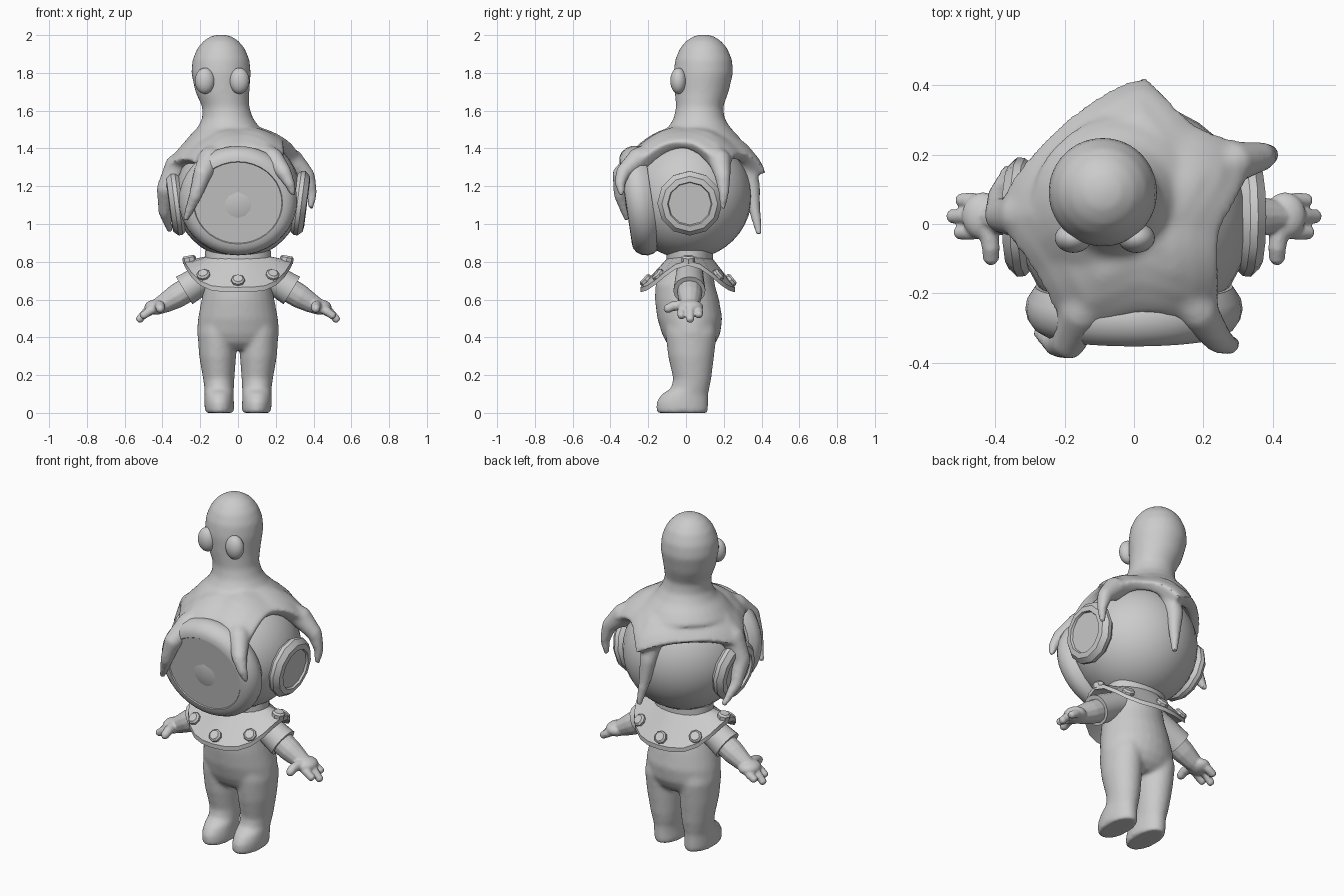
import bpy, bmesh
from math import sin, cos, pi, radians, degrees
from mathutils import Vector, Matrix, Quaternion

cube = bpy.data.objects.get("Cube")
if cube:
    bpy.data.objects.remove(cube)

grey = bpy.data.materials.new("plain grey")
grey.use_nodes = True
TONE = (0.6, 0.6, 0.6, 1)
grey.diffuse_color = TONE
grey.node_tree.nodes["Principled BSDF"].inputs["Base Color"].default_value = TONE


def finish(bm, name, voxel=0, sharp=40, relaxing=5):
    """Turn a bmesh into a shaded object, optionally fused into one skin."""
    bmesh.ops.recalc_face_normals(bm, faces=bm.faces)
    mesh = bpy.data.meshes.new(name)
    bm.to_mesh(mesh)
    bm.free()
    mesh.materials.append(grey)
    ob = bpy.data.objects.new(name, mesh)
    bpy.context.collection.objects.link(ob)
    bpy.ops.object.select_all(action='DESELECT')
    ob.select_set(True)
    bpy.context.view_layer.objects.active = ob
    if voxel:
        fuse = ob.modifiers.new("fuse", 'REMESH')
        fuse.mode = 'VOXEL'
        fuse.voxel_size = voxel
        fuse.use_smooth_shade = True
        relax = ob.modifiers.new("relax", 'SMOOTH')
        relax.factor = 0.5
        relax.iterations = relaxing
        for m in ("fuse", "relax"):
            bpy.ops.object.modifier_apply(modifier=m)
    bpy.ops.object.shade_smooth_by_angle(angle=radians(sharp))


def loft(bm, rings, closed=False):
    """Skin a list of point rings; cap the ends unless the loft closes on itself."""
    vs = [[bm.verts.new(p) for p in ring] for ring in rings]
    n = len(vs[0])
    pairs = list(zip(vs, vs[1:])) + ([(vs[-1], vs[0])] if closed else [])
    for a, b in pairs:
        for i in range(n):
            j = (i + 1) % n
            bm.faces.new((a[i], a[j], b[j], b[i]))
    if not closed:
        bm.faces.new(vs[0])
        bm.faces.new(vs[-1])


def oval(x, y, z, rx, ry, n=28):
    return [(x + rx * cos(2 * pi * i / n), y + ry * sin(2 * pi * i / n), z) for i in range(n)]


def tube(bm, path, n=12):
    """Tapered tube through (x, y, z, radius) points."""
    pts = [Vector(p[:3]) for p in path]
    axis, turn, rings = Vector((0, 0, 1)), Quaternion(), []
    for i, p in enumerate(pts):
        t = (pts[min(i + 1, len(pts) - 1)] - pts[max(i - 1, 0)]).normalized()
        turn = axis.rotation_difference(t) @ turn
        axis = t
        rings.append([p + turn @ Vector(q) for q in oval(0, 0, 0, path[i][3], path[i][3], n)])
    loft(bm, rings)


def ball(bm, pos, size):
    mat = Matrix.Translation(pos) @ Matrix.Diagonal((*size, 1))
    bmesh.ops.create_uvsphere(bm, u_segments=32, v_segments=20, radius=1, matrix=mat)


def lathe(bm, profile, pos, axis, n, squash=1):
    """Spin (radius, height) pairs about an axis."""
    mat = Matrix.Translation(pos) @ Vector(axis).to_track_quat('Z', 'Y').to_matrix().to_4x4()
    loft(bm, [[mat @ Vector(p) for p in oval(0, 0, h, r, r * squash, n)] for r, h in profile])


# Helmet shell
bm = bmesh.new()
ball(bm, (0, 0.012, 1.148), (0.336, 0.336, 0.333))
finish(bm, "helmet")

# Front window with its rounded rim, leaning slightly downward
bm = bmesh.new()
lathe(bm, [(0.232, 0), (0.236, 0.005), (0.262, 0.002), (0.288, -0.014), (0.306, -0.04), (0.313, -0.07),
           (0.308, -0.1), (0.285, -0.135)], (0, -0.314, 1.113), (0, -1, -0.15), 36, 0.935)
finish(bm, "front_window", sharp=35)

# Side windows
for s, side in ((1, "left"), (-1, "right")):
    bm = bmesh.new()
    lathe(bm, [(0.113, 0.022), (0.118, 0.034), (0.148, 0.03), (0.172, 0.004), (0.17, -0.018), (0.15, -0.04)],
          (s * 0.332, 0.02, 1.11), (s, 0, -0.13), 12)
    finish(bm, side + "_window", sharp=35)

# Neck ring under the helmet
bm = bmesh.new()
loft(bm, [oval(0, 0.02, z, 0.175, 0.122) for z in (0.79, 0.86)])
finish(bm, "neck")


# Draped collar plate
def collar_point(a, t, drop=0):
    c = cos(a)
    inner = Vector((0.16 * c, 0.02 + 0.12 * sin(a), 0.818 + 0.012 * c * c))
    outer = Vector((0.285 * c, 0.01 + 0.25 * sin(a), 0.665 + 0.14 * c ** 4))
    return inner.lerp(outer, t) - Vector((0, 0, drop))


bm = bmesh.new()
loft(bm, [[collar_point(2 * pi * i / 24, t, d) for i in range(24)]
          for t, d in ((0, 0), (1, 0), (1, 0.025), (0, 0.025))], closed=True)
finish(bm, "collar", sharp=35)

# Collar bolts
bm = bmesh.new()
for k in range(8):
    a = k * pi / 4
    p = collar_point(a, 0.78)
    out = collar_point(a, 1) - collar_point(a, 0)
    normal = out.cross(collar_point(a + 0.1, 0.8) - collar_point(a - 0.1, 0.8))
    lathe(bm, [(0.036, -0.015), (0.036, 0.012), (0.026, 0.022)], p, normal, 8)
finish(bm, "collar_bolts", sharp=30)

# Body: torso and legs fused into one suit
bm = bmesh.new()
torso = [(0.82, 0.03, 0.11, 0.10), (0.76, 0.015, 0.15, 0.13), (0.68, -0.005, 0.177, 0.157),
         (0.6, 0.005, 0.193, 0.17), (0.5, 0.02, 0.212, 0.172), (0.42, 0.027, 0.219, 0.155),
         (0.37, 0.027, 0.2, 0.13), (0.335, 0.027, 0.12, 0.09)]
loft(bm, [oval(0, y, z, rx, ry) for z, y, rx, ry in torso])
leg = [(0.58, 0.1, 0.015, 0.06, 0.11), (0.5, 0.108, 0.02, 0.088, 0.128), (0.42, 0.112, 0.027, 0.102, 0.136),
       (0.3, 0.108, 0.027, 0.098, 0.122), (0.18, 0.102, 0.033, 0.083, 0.101), (0.13, 0.1, 0.022, 0.078, 0.102),
       (0.1, 0.1, -0.005, 0.077, 0.123), (0.06, 0.1, -0.019, 0.078, 0.137),
       (0.015, 0.098, -0.02, 0.078, 0.138), (0, 0.098, -0.02, 0.074, 0.134)]
for s in (1, -1):
    loft(bm, [oval(s * x, y, z, rx, ry) for z, x, y, rx, ry in leg])
finish(bm, "body_suit", voxel=0.011, relaxing=10)

# Arms: sleeve, then forearm and three-fingered hand with a thumb
for s, side in ((1, "left"), (-1, "right")):
    bm = bmesh.new()
    tube(bm, [(s * 0.1, 0.02, 0.75, 0.07), (s * 0.19, 0.018, 0.705, 0.077),
              (s * 0.285, 0.018, 0.648, 0.085)], 16)
    finish(bm, side + "_sleeve")
    bm = bmesh.new()
    tube(bm, [(s * 0.24, 0.018, 0.67, 0.068), (s * 0.33, 0.02, 0.615, 0.064),
              (s * 0.39, 0.022, 0.58, 0.052), (s * 0.43, 0.022, 0.56, 0.042)])
    ball(bm, (s * 0.435, 0.023, 0.56), (0.06, 0.068, 0.04))
    for y, reach in ((0.068, 0.035), (0.022, 0.06), (-0.024, 0.04)):
        tube(bm, [(s * 0.43, 0.022 + (y - 0.022) * 0.8, 0.56, 0.025),
                  (s * (0.45 + reach * 0.6), y, 0.535, 0.023),
                  (s * (0.465 + reach), y, 0.552 - reach, 0.021),
                  (s * (0.473 + reach), y, 0.545 - reach, 0.012)], 10)
    tube(bm, [(s * 0.42, -0.01, 0.57, 0.03), (s * 0.412, -0.07, 0.565, 0.026),
              (s * 0.412, -0.1, 0.55, 0.024), (s * 0.412, -0.114, 0.54, 0.012)], 10)
    finish(bm, side + "_hand", voxel=0.006, relaxing=3)

# Octopus: webbed mantle draped over the helmet, scalloped between five arms
CENTRE = Vector((0, 0.028, 1.15))
arms = [  # tapered paths
    [(0.2, 0.13, 1.39, 0.055), (0.29, 0.18, 1.335, 0.062), (0.37, 0.195, 1.25, 0.043),
     (0.393, 0.2, 1.16, 0.028), (0.385, 0.195, 1.08, 0.016)],
    [(0, 0.22, 1.4, 0.06), (0, 0.305, 1.32, 0.062), (0.005, 0.347, 1.2, 0.048),
     (0.018, 0.362, 1.08, 0.033), (0.04, 0.388, 0.94, 0.017)],
    [(-0.22, 0.04, 1.38, 0.07), (-0.325, 0.025, 1.3, 0.07), (-0.383, 0.025, 1.18, 0.052),
     (-0.388, 0.085, 1.06, 0.034), (-0.36, 0.165, 0.96, 0.017)],
    [(-0.1, -0.17, 1.38, 0.065), (-0.15, -0.255, 1.34, 0.067), (-0.19, -0.345, 1.26, 0.05),
     (-0.225, -0.348, 1.15, 0.036), (-0.28, -0.31, 1.02, 0.017)],
    [(0.12, -0.17, 1.38, 0.06), (0.185, -0.255, 1.345, 0.06), (0.245, -0.335, 1.27, 0.042),
     (0.275, -0.35, 1.21, 0.029), (0.295, -0.34, 1.15, 0.016)],
]
corners = [28, 85, 180, 243, 305, 388]
arches = [55, 60, 60, 49, 42]  # how far down each scallop reaches, in degrees


def hem(a):
    """Lowest angle of the web in a direction, and its nearness to an arm."""
    d = (degrees(a) - corners[0]) % 360 + corners[0]
    k = next(i for i in range(5) if d <= corners[i + 1] + 1e-6)
    near = abs(2 * (d - corners[k]) / (corners[k + 1] - corners[k]) - 1)
    return radians(arches[k] + (74 - arches[k]) * near ** 2.2), near ** 1.3


def mantle_ring(t, inside=False, n=72):
    ring = []
    for i in range(n):
        a = 2 * pi * i / n
        low, near = hem(a)
        f = low * t
        r = 0.328 if inside else 0.365 + 0.02 * t + 0.032 * near * t ** 0.6
        ring.append(CENTRE + r * Vector((sin(f) * cos(a), sin(f) * sin(a), cos(f))))
    return ring


bm = bmesh.new()
steps = [0.05, 0.25, 0.45, 0.65, 0.85, 1]
loft(bm, [mantle_ring(t) for t in steps] + [mantle_ring(t, True) for t in reversed(steps)])
for path in arms:
    tube(bm, path)
head = [(1.42, -0.045, 0.06, 0.25), (1.47, -0.045, 0.065, 0.21), (1.51, -0.05, 0.07, 0.165),
        (1.56, -0.055, 0.07, 0.135), (1.62, -0.065, 0.072, 0.125), (1.7, -0.083, 0.083, 0.143),
        (1.8, -0.09, 0.092, 0.158), (1.87, -0.09, 0.093, 0.151), (1.93, -0.09, 0.093, 0.126),
        (1.97, -0.09, 0.093, 0.092), (1.995, -0.09, 0.093, 0.052), (2.003, -0.09, 0.093, 0.015)]
loft(bm, [oval(x, y, z, r, r) for z, x, y, r in head])
finish(bm, "octopus", voxel=0.012, relaxing=10)

# Octopus eyes
for x, side in ((0.007, "left"), (-0.175, "right")):
    bm = bmesh.new()
    ball(bm, (x, -0.04, 1.758), (0.053, 0.043, 0.069))
    finish(bm, side + "_octopus_eye")
